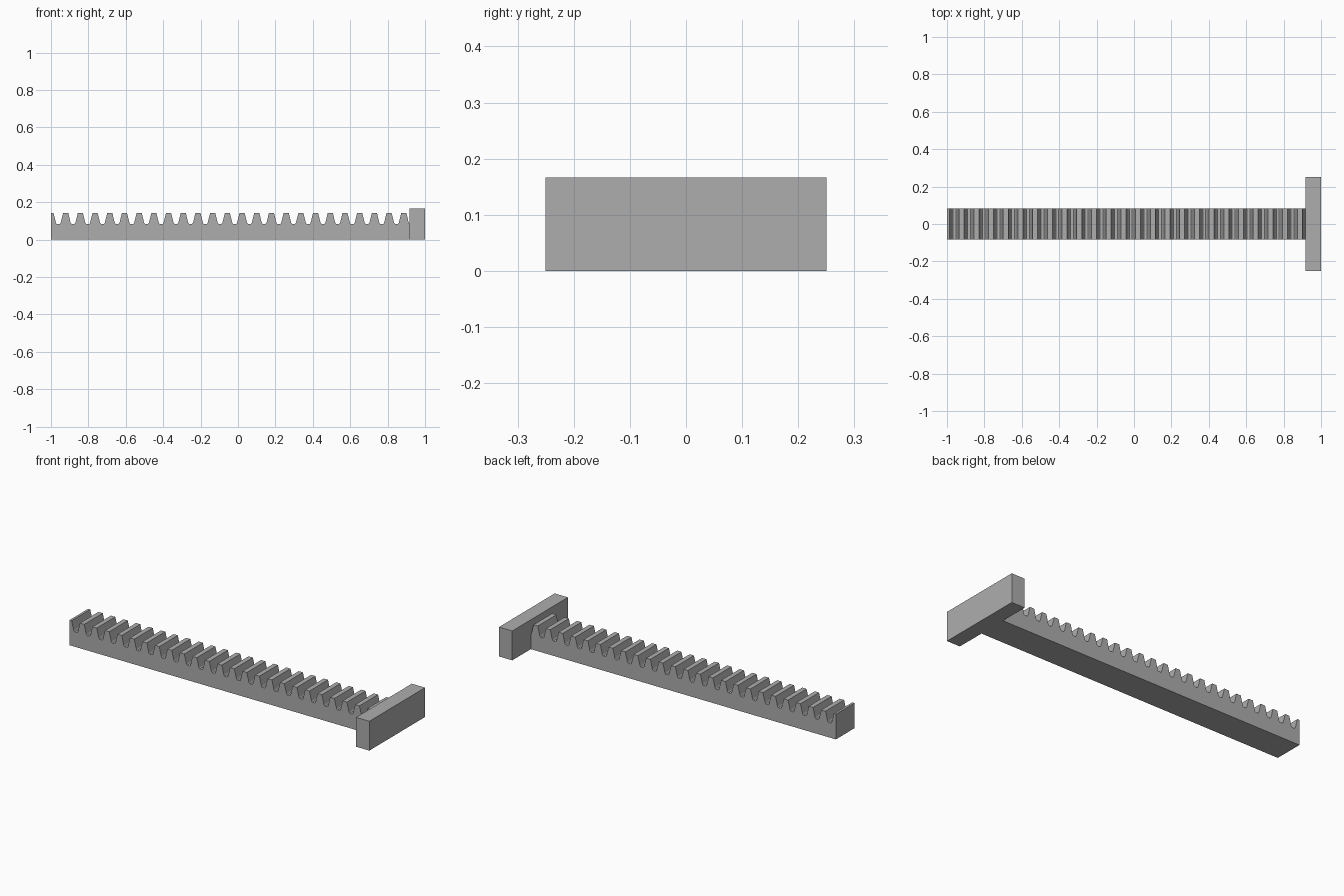
import bpy
import bmesh

cube = bpy.data.objects.get("Cube")
if cube:
    bpy.data.objects.remove(cube, do_unlink=True)

grey = bpy.data.materials.new("plain grey")
grey.use_nodes = True
colour = (0.42, 0.42, 0.42, 1)
grey.diffuse_color = colour
grey.node_tree.nodes["Principled BSDF"].inputs["Base Color"].default_value = colour


def extrude_profile(name, points, half_width):
    """Extrude an x-z outline symmetrically along y."""
    bm = bmesh.new()
    face = bm.faces.new([bm.verts.new((x, -half_width, z)) for x, z in points])
    moved = bmesh.ops.extrude_face_region(bm, geom=[face])["geom"]
    verts = [v for v in moved if isinstance(v, bmesh.types.BMVert)]
    bmesh.ops.translate(bm, verts=verts, vec=(0, 2 * half_width, 0))
    bmesh.ops.recalc_face_normals(bm, faces=bm.faces)
    mesh = bpy.data.meshes.new(name)
    bm.to_mesh(mesh)
    bm.free()
    mesh.materials.append(grey)
    obj = bpy.data.objects.new(name, mesh)
    bpy.context.collection.objects.link(obj)
    return obj


left, plate_x = -1.0, 0.9167
pitch, teeth = 0.0786, 24

# One tooth side: distance from the tooth centre and height, crest to root
flank = [(0.0135, 0.143), (0.0255, 0.094), (0.0275, 0.088), (0.0315, 0.084)]

# Toothed bar: half a tooth at the free end, then whole teeth up to the plate
outline = [(left, 0), (left, flank[0][1])]
outline += [(left + d, z) for d, z in flank]
for i in range(1, teeth + 1):
    centre = left + i * pitch
    outline += [(centre - d, z) for d, z in reversed(flank)]
    outline += [(centre + d, z) for d, z in flank if centre + d < plate_x]
outline += [(plate_x, flank[-1][1]), (plate_x, 0)]
extrude_profile("toothed_bar", outline, 0.0833)

# End plate
plate = [(plate_x, 0), (1, 0), (1, 0.1667), (plate_x, 0.1667)]
extrude_profile("end_plate", plate, 0.25)
